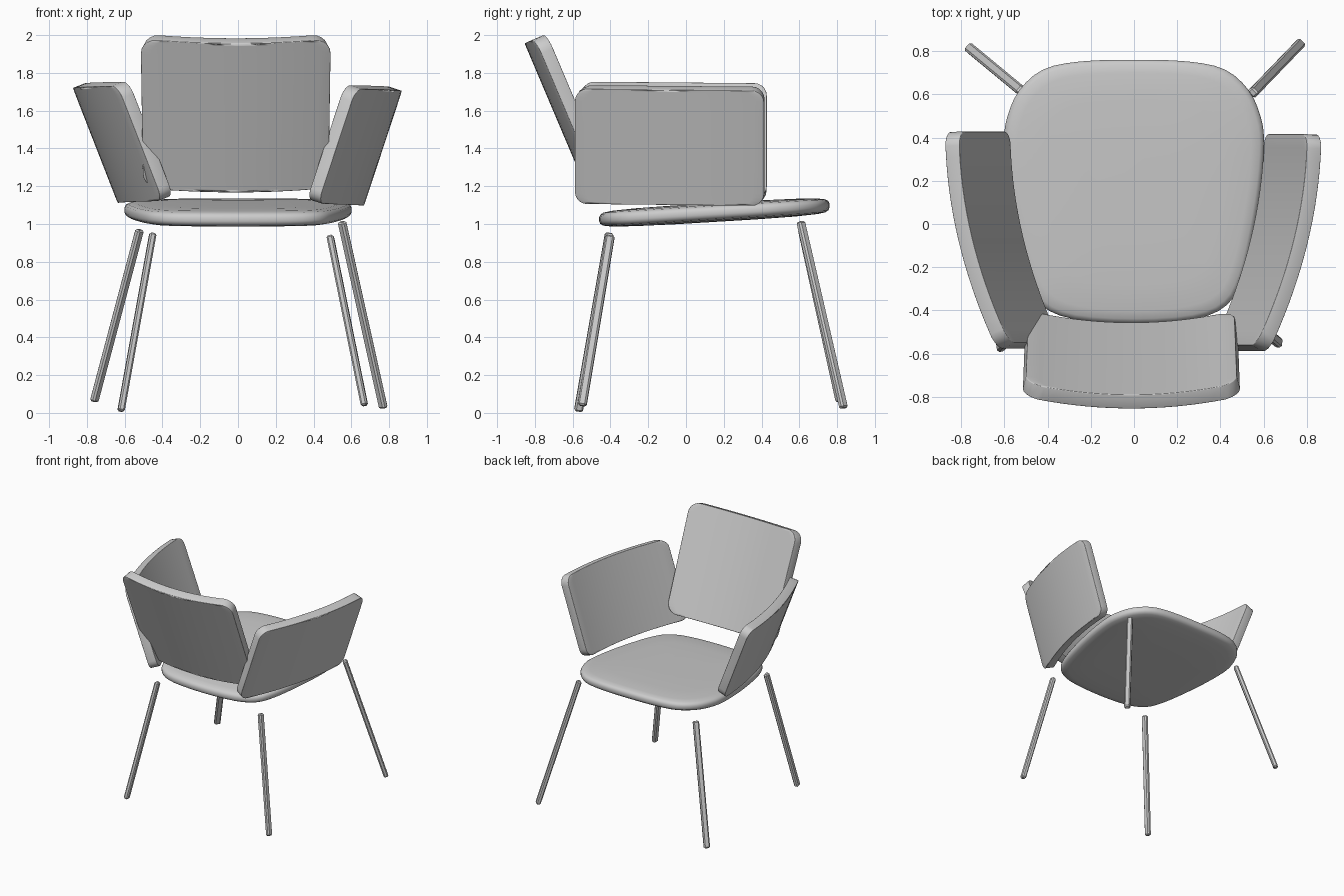
import bpy, bmesh, math
from mathutils import Vector, Matrix

if "Cube" in bpy.data.objects:
    bpy.data.objects.remove(bpy.data.objects["Cube"])


def finish(name, bm, angle=35):
    bmesh.ops.recalc_face_normals(bm, faces=bm.faces)
    me = bpy.data.meshes.new(name)
    bm.to_mesh(me)
    bm.free()
    ob = bpy.data.objects.new(name, me)
    bpy.context.collection.objects.link(ob)
    bpy.ops.object.select_all(action='DESELECT')
    ob.select_set(True)
    bpy.context.view_layer.objects.active = ob
    bpy.ops.object.shade_smooth_by_angle(angle=math.radians(angle))
    return ob


def panel(name, w, h, r, thick, place, cols=16):
    """Rounded rectangle sheet bent by place(u, v), then thickened and edge-rounded."""
    rows = []
    for i in range(6):
        a = math.pi / 2 * i / 5
        rows.append((h - r + r * math.cos(a), w - r + r * math.sin(a)))
    rows += [(v * (h - r), w) for v in (0.5, 0)]
    rows += [(-v, hw) for v, hw in reversed(rows[:-1])]
    bm = bmesh.new()
    grid = [[bm.verts.new(place(hw * (2 * j / cols - 1), v)) for j in range(cols + 1)]
            for v, hw in rows]
    for a, b in zip(grid, grid[1:]):
        for j in range(cols):
            bm.faces.new((a[j], a[j + 1], b[j + 1], b[j]))
    ob = finish(name, bm)
    sol = ob.modifiers.new("thickness", 'SOLIDIFY')
    sol.thickness, sol.offset = thick, 0
    bev = ob.modifiers.new("soft_edge", 'BEVEL')
    bev.width, bev.segments = 0.014, 3
    bev.limit_method, bev.angle_limit = 'ANGLE', math.radians(50)
    return ob


# Seat: smoothed outline stacked into a cushion with a rounded rim
half = [(0, .76), (.25, .752), (.42, .715), (.53, .62), (.585, .5), (.602, .38), (.588, .18),
        (.55, -.05), (.5, -.25), (.43, -.375), (.28, -.44), (0, -.46)]
pts = [Vector(p) for p in half + [(-x, y) for x, y in half[-2:0:-1]]]
outline = []
for i in range(len(pts)):
    p0, p1, p2, p3 = (pts[(i + k) % len(pts)] for k in (-1, 0, 1, 2))
    for t in (0, 1 / 3, 2 / 3):
        outline.append(.5 * (2 * p1 + (p2 - p0) * t + (2 * p0 - 5 * p1 + 4 * p2 - p3) * t * t
                             + (3 * p1 - p0 - 3 * p2 + p3) * t ** 3))
mid = Vector((0, .15))


def seat_point(p, dz):
    return Vector((p.x, p.y, 1.052 + .06 * p.y + dz))


layers = [(.35, .050), (.7, .047), (.9, .041), (.965, .034), (.99, .024), (1, .010)]
layers += [(s, -z) for s, z in reversed(layers)]
bm = bmesh.new()
rings = [[bm.verts.new(seat_point(mid + (p - mid) * s, dz)) for p in outline] for s, dz in layers]
n = len(outline)
for a, b in zip(rings, rings[1:]):
    for i in range(n):
        bm.faces.new((a[i], a[(i + 1) % n], b[(i + 1) % n], b[i]))
bm.faces.new(rings[0])
bm.faces.new(rings[-1])
finish("seat", bm, 50)

# Backrest: leaning panel, curved around the sitter
up, inward = Vector((0, -.39, .92)), Vector((0, .92, .39))


def back_place(u, v):
    return (Vector((-.012 + u * (1 + .03 * v), -.655, 1.575)) + up * v
            + inward * .06 * (u / .49) ** 2)


panel("backrest", .49, .43, .085, .07, back_place)


# Armrests: panels flared outwards and curved in plan
def armrest(name, side, yc, zc, w, shift, flare):
    def place(u, v):
        y = yc + u
        x = .587 + shift + .206 * y - .234 * y * y + flare * (v + .31)
        return Vector((side * x, y, zc + v - .01 * y))
    panel(name, w, .305, .065, .07, place)


armrest("right_armrest", 1, -.08, 1.415, .495, 0, .33)
armrest("left_armrest", -1, -.068, 1.432, .495, -.03, .39)


# Legs: splayed chamfered bars
def leg(name, top, foot, yaw):
    top, foot = Vector(top), Vector(foot)
    axis = (top - foot).normalized()
    side = Vector((math.cos(yaw), math.sin(yaw), 0))
    side = (side - axis * side.dot(axis)).normalized()
    rot = Matrix((side, axis.cross(side), axis)).transposed().to_4x4()
    bm = bmesh.new()
    bmesh.ops.create_cube(bm, size=1)
    bmesh.ops.scale(bm, vec=(.036, .046, (top - foot).length), verts=bm.verts)
    bmesh.ops.bevel(bm, geom=bm.edges[:], offset=.009, segments=1, affect='EDGES')
    bmesh.ops.transform(bm, matrix=Matrix.Translation((top + foot) / 2) @ rot, verts=bm.verts)
    finish(name, bm, 30)


leg("back_left_leg", (-.45, -.405, .952), (-.62, -.57, .008), .15)
leg("back_right_leg", (.487, -.4, .94), (.67, -.55, .038), -.15)
leg("front_left_leg", (-.52, .615, .97), (-.762, .815, .06), -.75)
leg("front_right_leg", (.55, .607, 1.012), (.77, .835, .025), .75)
